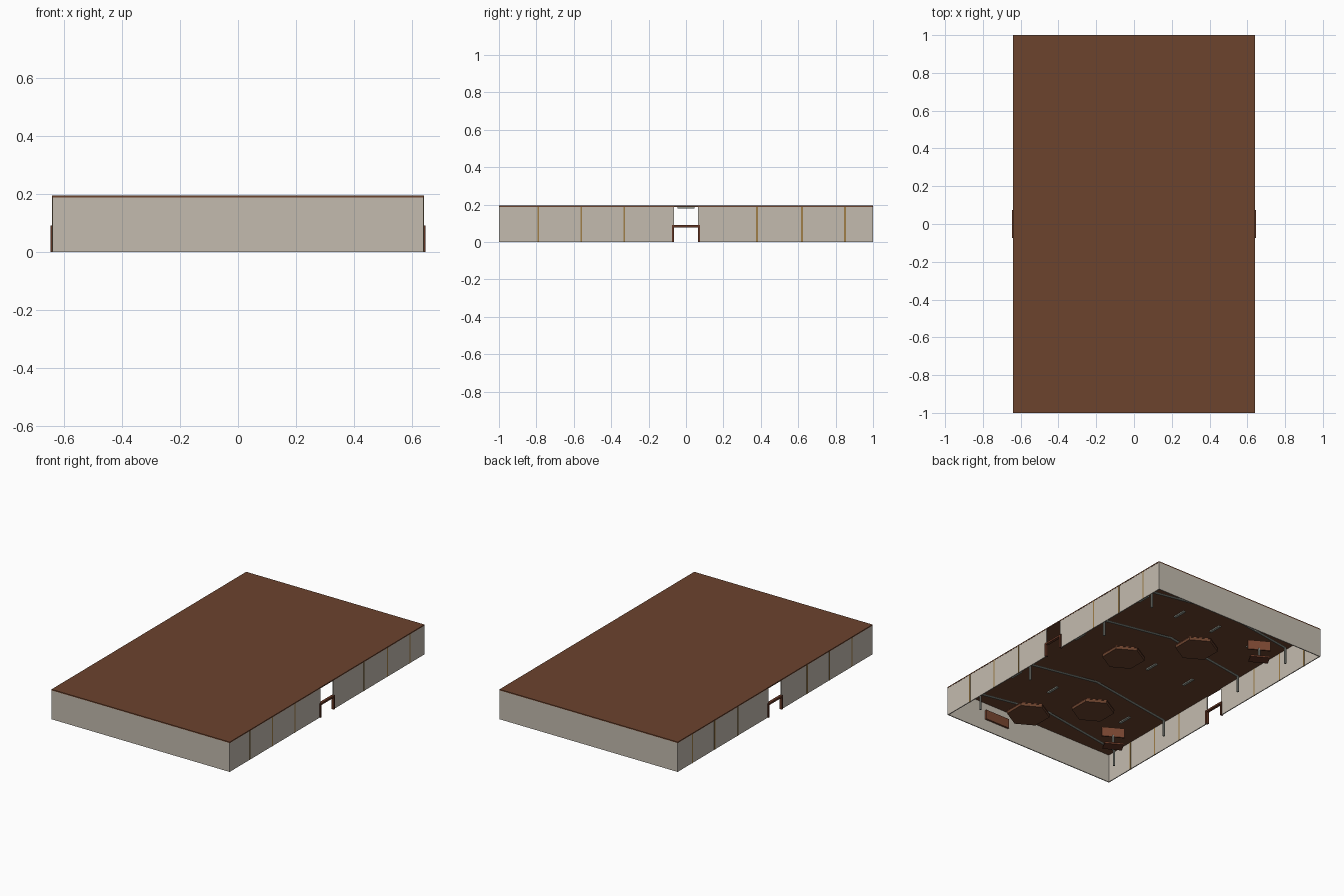
import bpy
import math
from mathutils import Vector

old = bpy.data.objects.get("Cube")
if old:
    bpy.data.objects.remove(old, do_unlink=True)


def material(name, r, g, b):
    m = bpy.data.materials.new(name)
    m.use_nodes = True
    m.diffuse_color = (r, g, b, 1)
    m.node_tree.nodes["Principled BSDF"].inputs["Base Color"].default_value = (r, g, b, 1)
    return m


PLASTER = material("warm plaster", 0.55, 0.50, 0.43)
ROOF = material("roof brown", 0.15, 0.056, 0.027)
WOOD = material("red brown wood", 0.19, 0.061, 0.03)
FRAME = material("dark frame wood", 0.127, 0.037, 0.018)
TAN = material("tan timber", 0.35, 0.21, 0.065)
METAL = material("grey metal", 0.30, 0.32, 0.28)


def box(name, center, size, mat, turn=0.0):
    bpy.ops.mesh.primitive_cube_add(size=1, location=center, rotation=(0, 0, turn))
    ob = bpy.context.object
    ob.name = name
    ob.scale = size
    ob.data.materials.append(mat)
    return ob


def rod(name, a, b, radius, mat, sides=8):
    a, b = Vector(a), Vector(b)
    d = b - a
    bpy.ops.mesh.primitive_cylinder_add(vertices=sides, radius=radius, depth=d.length,
                                        location=(a + b) / 2)
    ob = bpy.context.object
    ob.name = name
    ob.rotation_euler = d.to_track_quat('Z', 'Y').to_euler()
    ob.data.materials.append(mat)
    return ob


W, L, H, T = 0.64, 1.0, 0.188, 0.006
DOOR = 0.065

# Roof slab
box("roof", (0, 0, H + 0.003), (2 * W + 0.002, 2 * L, 0.007), ROOF)

# End walls
for s, label in ((-1, "front"), (1, "back")):
    box(label + "_wall", (0, s * (L - T / 2), H / 2), (2 * W, T, H), PLASTER)

# Long walls with a full-height gap for the doorway, and timber joints
for sx, label in ((1, "left"), (-1, "right")):
    x = sx * (W - T / 2)
    for sy in (-1, 1):
        length = L - T - DOOR
        box(label + "_wall", (x, sy * (DOOR + length / 2), H / 2), (T, length, H), PLASTER)
        box(label + "_door_post", (x, sy * (DOOR + 0.004), 0.045), (0.018, 0.012, 0.09), FRAME)
    box(label + "_door_lintel", (x, 0, 0.085), (0.018, 0.15, 0.012), FRAME)
    for y in (-0.79, -0.56, -0.33, 0.38, 0.62, 0.85):
        box(label + "_wall_joint", (x, y, H / 2), (T + 0.003, 0.009, H), TAN)

# Bent roof frames on posts
for y in (-0.82, -0.35, 0.35, 0.80):
    for s in (-1, 1):
        rod("frame_post", (s * 0.53, y, 0), (s * 0.53, y, 0.11), 0.007, METAL)
        rod("frame_rafter", (s * 0.53, y, 0.108), (0, y, 0.18), 0.007, METAL)

# Ceiling light bars
for x in (-0.43, -0.14, 0.14, 0.43):
    for y in (-0.6, 0, 0.6):
        box("ceiling_light", (x, y, 0.184), (0.016, 0.09, 0.008), METAL)

# Low hexagonal platforms
for x, y in ((-0.01, 0.58), (-0.01, -0.40), (0.26, 0.21), (0.26, -0.69)):
    rod("platform", (x, y, 0), (x, y, 0.018), 0.13, WOOD, 6).data.materials[0] = ROOF
    rod("platform_rim", (x, y, 0.018), (x, y, 0.024), 0.133, WOOD, 6)

# Display boards on stands
TURN = math.radians(-30)
for x, y in ((-0.38, 0.73), (-0.38, -0.65)):
    box("stand_base", (x, y, 0.006), (0.12, 0.07, 0.012), FRAME, TURN)
    rod("stand_pole", (x, y, 0.012), (x, y, 0.08), 0.008, METAL)
    box("display_board", (x, y, 0.1), (0.14, 0.01, 0.063), WOOD, TURN)

# Wall board
box("wall_board", (0.26, -0.985, 0.104), (0.18, 0.012, 0.063), WOOD)
